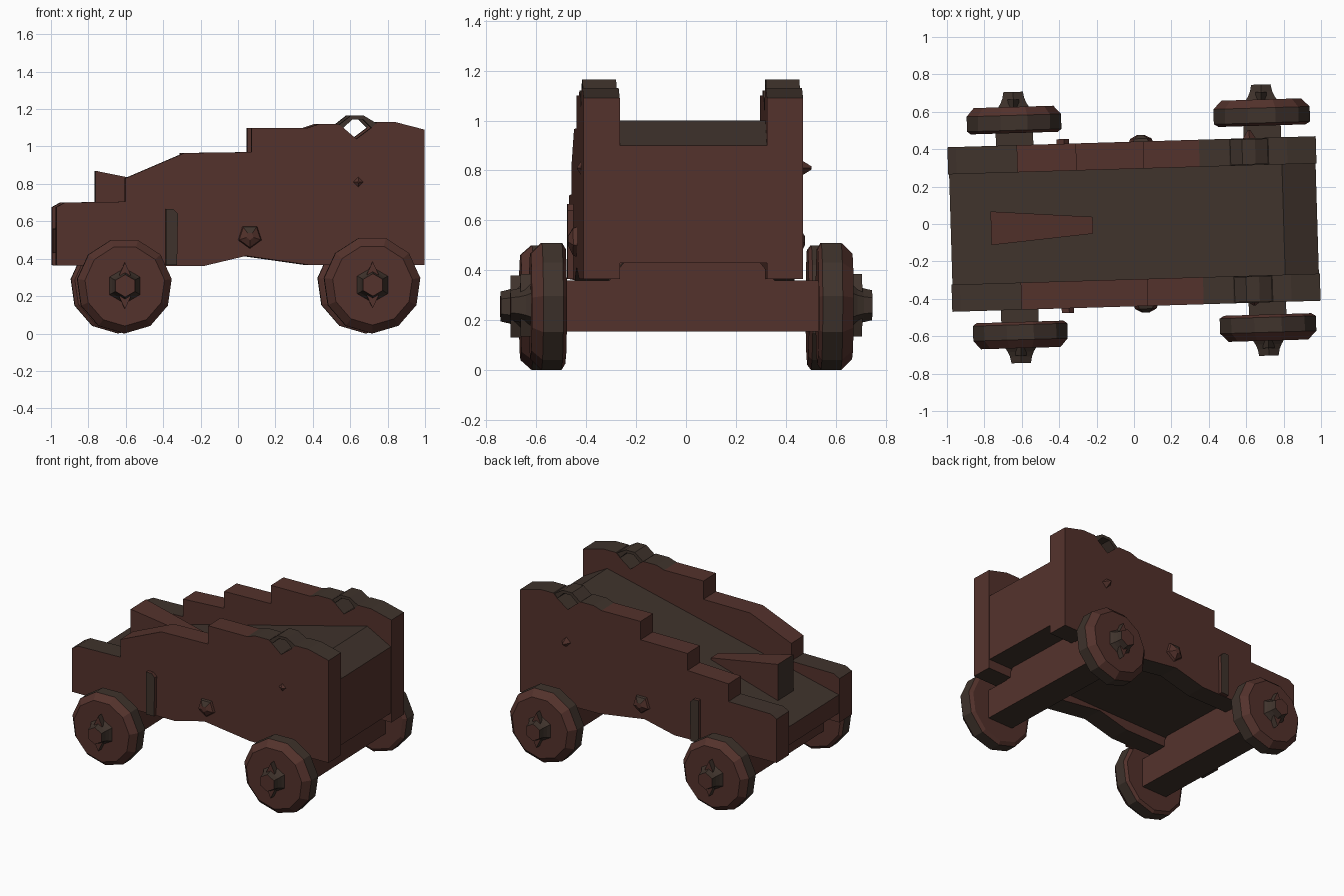
import bpy, bmesh, math
from mathutils import Matrix, Vector

if "Cube" in bpy.data.objects:
    bpy.data.objects.remove(bpy.data.objects["Cube"])

TURN = Matrix.Rotation(0.03, 4, 'Z')   # the whole carriage sits slightly turned


def material(name, rgb):
    m = bpy.data.materials.new(name)
    m.diffuse_color = (*rgb, 1)
    m.use_nodes = True
    m.node_tree.nodes["Principled BSDF"].inputs["Base Color"].default_value = m.diffuse_color
    return m


RED = material("red brown wood", (0.088, 0.032, 0.025))
GREY = material("grey brown wood", (0.050, 0.033, 0.025))


def finish(name, bm, grey=lambda n, c: False):
    """Make the object; faces matching the rule become grey brown."""
    bmesh.ops.recalc_face_normals(bm, faces=bm.faces[:])
    bm.normal_update()
    for f in bm.faces:
        f.material_index = int(bool(grey(f.normal, f.calc_center_median())))
    bm.transform(TURN)
    me = bpy.data.meshes.new(name)
    bm.to_mesh(me)
    bm.free()
    me.materials.append(RED)
    me.materials.append(GREY)
    ob = bpy.data.objects.new(name, me)
    bpy.context.collection.objects.link(ob)
    return ob


def loft(rings):
    """Closed solid through rings with equal point counts."""
    bm = bmesh.new()
    vs = [[bm.verts.new(p) for p in r] for r in rings]
    n = len(vs[0])
    for a, b in zip(vs, vs[1:]):
        for i in range(n):
            j = (i + 1) % n
            bm.faces.new((a[i], a[j], b[j], b[i]))
    bm.faces.new(vs[0])
    bm.faces.new(vs[-1])
    return bm


def slab(profile, y0, y1):
    return loft([[(x, y, z) for x, z in profile] for y in (y0, y1)])


def turned(cx, cz, steps, sides, side, phase=0.0):
    """Solid of revolution along y; steps are (distance, radius)."""
    angs = [phase + math.tau * i / sides - math.pi / 2 for i in range(sides)]
    return loft([[(cx + r * math.cos(a), side * y, cz + r * math.sin(a)) for a in angs]
                 for y, r in steps])


def up_or_down(n, c):
    return abs(n.z) > 0.6


def cheek_grey(n, c):
    return n.z < -0.6 or (n.z > 0.5 and not -0.6 < c.x < 0.25)


# Side cheeks: the back one stepped, the front one worn to a slope
bottom = [(-0.985, 0.365), (-0.2, 0.36), (0.03, 0.415), (0.38, 0.365), (0.985, 0.365)]
top = [(0.985, 1.09), (0.83, 1.13), (0.73, 1.13), (0.70, 1.10), (0.62, 1.04), (0.55, 1.10),
       (0.52, 1.12), (0.42, 1.12), (0.36, 1.10), (0.06, 1.10), (0.06, 0.97), (-0.30, 0.965)]
end = [(-0.615, 0.83), (-0.615, 0.705), (-0.94, 0.70), (-0.985, 0.675)]
finish("front_cheek", slab(bottom + top + end, -0.44, -0.295), cheek_grey)
finish("back_cheek", slab(bottom + top + [(-0.30, 0.845)] + end, 0.295, 0.44), cheek_grey)

# Sloping bed between the cheeks
bed = [(-0.98, 0.43), (0.98, 0.43), (0.98, 0.90), (0.80, 1.0), (-0.98, 0.56)]
finish("bed", slab(bed, -0.296, 0.296), up_or_down).data.polygons
for p in bpy.data.objects["bed"].data.polygons:
    if p.normal.z > 0.3:
        p.material_index = 1

# Elevating wedge
finish("wedge", loft([[(-0.765, -0.09, 0.58), (-0.765, 0.09, 0.58),
                       (-0.765, 0.09, 0.87), (-0.765, -0.09, 0.87)],
                      [(-0.22, -0.045, 0.70), (-0.22, 0.045, 0.70),
                       (-0.22, 0.045, 0.76), (-0.22, -0.045, 0.76)]]),
       lambda n, c: n.x < -0.5)

WHEELS = (("left", -0.625, 0.255), ("right", 0.70, 0.26))
for end_name, x, z in WHEELS:
    # Axle beams with a raised middle
    outline = [(-0.52, 0.155), (0.52, 0.155), (0.52, 0.36), (0.33, 0.36), (0.27, 0.435),
               (-0.27, 0.435), (-0.33, 0.36), (-0.52, 0.36)]
    finish(end_name + "_axle",
           loft([[(x + d, y, h) for y, h in outline] for d in (-0.1, 0.1)]), up_or_down)
    for side, s in (("front", -1), ("back", 1)):
        tag = side + "_" + end_name
        # Faceted wheels with a bevelled outer rim
        finish(tag + "_wheel",
               turned(x, z, [(0.505, 0.235), (0.52, z), (0.60, z), (0.645, 0.215)], 11, s),
               lambda n, c: abs(n.y) < 0.6)
        # Axle stub through the wheel
        finish(tag + "_hub",
               turned(x, z, [(0.63, 0.105), (0.665, 0.08), (0.69, 0.068), (0.725, 0.06)], 6, s),
               lambda n, c: abs(n.y) < 0.9)
        # Linch pin
        finish(tag + "_pin",
               slab([(x - 0.03, z - 0.06), (x, z - 0.125), (x + 0.03, z - 0.06),
                     (x + 0.03, z + 0.06), (x, z + 0.125), (x - 0.03, z + 0.06)],
                    s * 0.63, s * 0.685), lambda n, c: abs(n.y) < 0.6)

for side, s in (("front", -1), ("back", 1)):
    # Arched strap over the trunnion notch
    strap = [(0.52, 1.11), (0.59, 1.165), (0.66, 1.165), (0.735, 1.12),
             (0.70, 1.10), (0.655, 1.145), (0.60, 1.145), (0.55, 1.10)]
    finish(side + "_strap", slab(strap, s * 0.30, s * 0.435), lambda n, c: True)
    # Ring bolt and small upper bolt
    finish(side + "_ring_bolt",
           turned(0.05, 0.52, [(0.43, 0.07), (0.455, 0.06), (0.475, 0.02)], 5, s),
           lambda n, c: n.z > 0.5)
    finish(side + "_upper_bolt",
           turned(0.63, 0.81, [(0.43, 0.04), (0.455 if s < 0 else 0.485, 0.006)], 4, s))
    # Upright cleat
    finish(side + "_cleat",
           slab([(-0.40, 0.365), (-0.34, 0.365), (-0.335, 0.64), (-0.36, 0.665), (-0.40, 0.665)],
                s * 0.43, s * 0.465), lambda n, c: abs(n.y) > 0.6)
